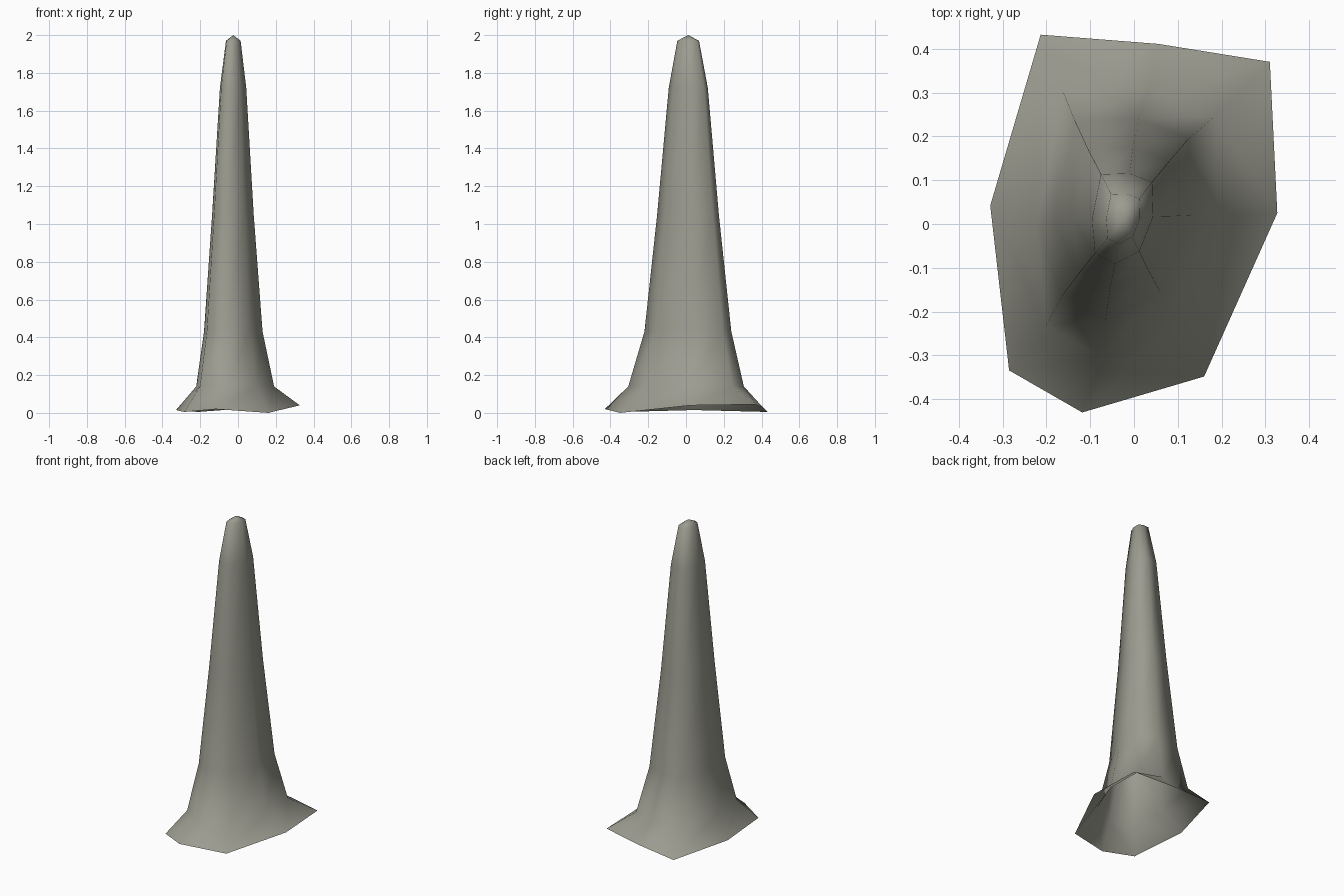
import bpy
import bmesh

cube = bpy.data.objects.get("Cube")
if cube:
    bpy.data.objects.remove(cube, do_unlink=True)

# Stone colour
stone = bpy.data.materials.new("grey_stone")
stone.use_nodes = True
colour = (0.33, 0.33, 0.28, 1)
stone.diffuse_color = colour
bsdf = stone.node_tree.nodes["Principled BSDF"]
bsdf.inputs["Base Color"].default_value = colour
bsdf.inputs["Roughness"].default_value = 0.9

# Irregular eight-sided cross-section, relative to the spire's axis
outline = [(-0.11, 0.223), (0.035, 0.228), (0.15, 0.183), (0.155, 0.008),
           (0.085, -0.167), (-0.04, -0.232), (-0.14, -0.177), (-0.155, -0.005)]

# Ragged foot, flaring out to the ground
foot = [(-0.213, 0.432, 0.005), (0.055, 0.411, 0.025), (0.31, 0.37, 0.045),
        (0.327, 0.025, 0.04), (0.16, -0.348, 0.0), (-0.118, -0.43, 0.02),
        (-0.285, -0.334, 0.005), (-0.328, 0.042, 0.015)]

# Rings up the spire: axis x, axis y, height, scale
rings = [(-0.015, 0.003, 0.14, 1.33), (-0.025, 0.012, 0.43, 1.0),
         (-0.027, 0.012, 1.05, 0.71), (-0.026, 0.013, 1.72, 0.45),
         (-0.025, 0.012, 1.97, 0.25)]

bm = bmesh.new()
loops = [[bm.verts.new(p) for p in foot]]
for cx, cy, z, s in rings:
    loops.append([bm.verts.new((cx + s * x, cy + s * y, z)) for x, y in outline])

# Skin between rings, open underneath
n = len(outline)
for low, high in zip(loops, loops[1:]):
    for i in range(n):
        j = (i + 1) % n
        bm.faces.new((low[j], low[i], high[i], high[j]))

# Blunt tip
tip = bm.verts.new((-0.025, 0.012, 2.0))
for i in range(n):
    bm.faces.new((loops[-1][(i + 1) % n], loops[-1][i], tip))

bm.normal_update()
for f in bm.faces:
    f.smooth = True
mesh = bpy.data.meshes.new("stone_spire")
bm.to_mesh(mesh)
bm.free()
mesh.materials.append(stone)
spire = bpy.data.objects.new("stone_spire", mesh)
bpy.context.collection.objects.link(spire)
